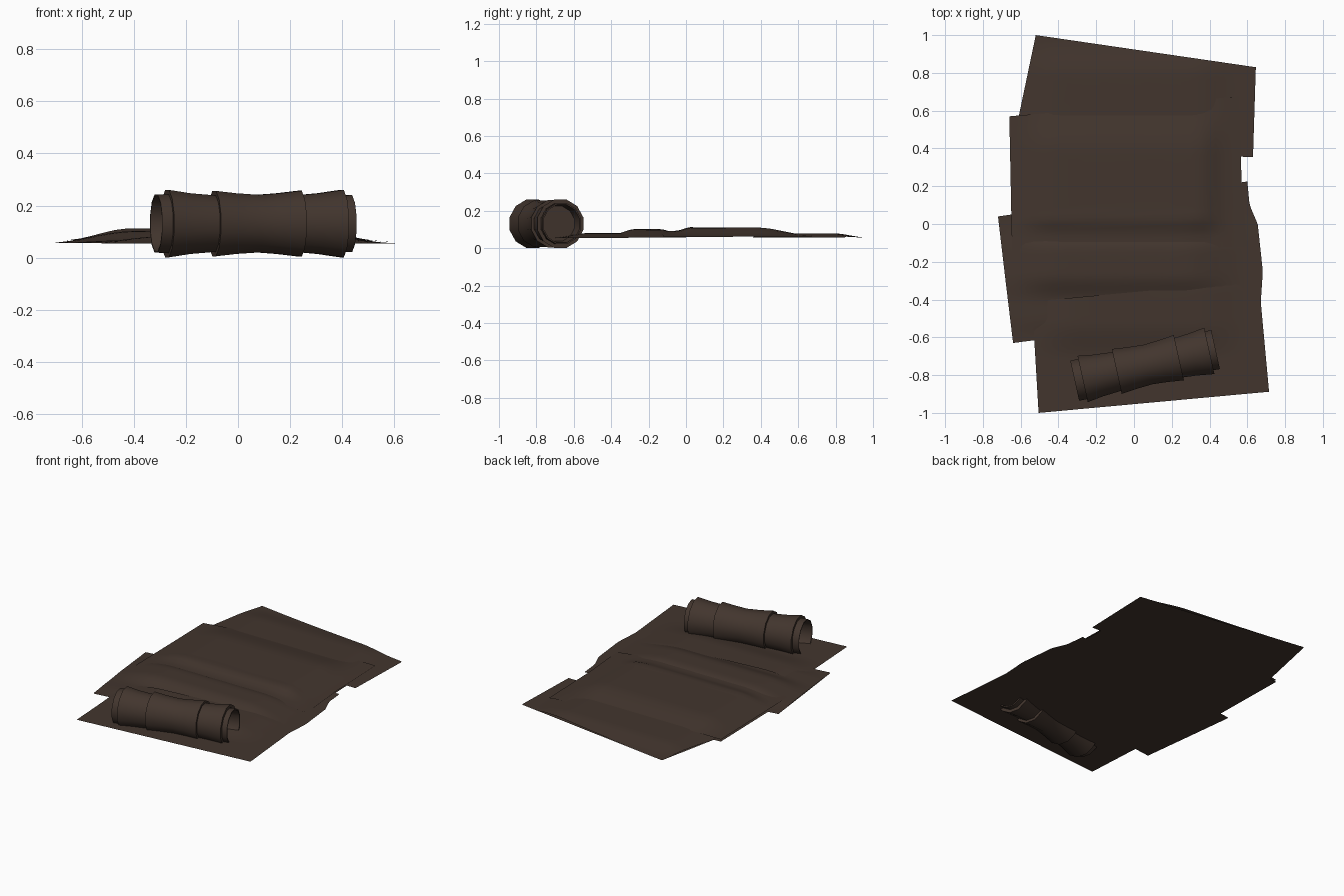
import bpy, bmesh, math
from mathutils import Matrix, Vector

if "Cube" in bpy.data.objects:
    bpy.data.objects.remove(bpy.data.objects["Cube"])

hide = bpy.data.materials.new("dark brown hide")
hide.diffuse_color = (0.055, 0.036, 0.027, 1)
hide.use_nodes = True
hide.node_tree.nodes["Principled BSDF"].inputs["Base Color"].default_value = hide.diffuse_color


def smooth(t):
    t = max(0.0, min(1.0, t))
    return t * t * (3 - 2 * t)


def finish(name, bm, angle):
    me = bpy.data.meshes.new(name)
    bm.to_mesh(me)
    bm.free()
    me.materials.append(hide)
    ob = bpy.data.objects.new(name, me)
    bpy.context.collection.objects.link(ob)
    bpy.ops.object.select_all(action='DESELECT')
    ob.select_set(True)
    bpy.context.view_layer.objects.active = ob
    bpy.ops.object.shade_smooth_by_angle(angle=math.radians(angle))
    return ob


def along(pts, t):
    """Point at fraction t of a polyline, by y."""
    y = pts[0][1] + (pts[-1][1] - pts[0][1]) * t
    for (x0, y0), (x1, y1) in zip(pts, pts[1:]):
        if y >= y1 - 1e-6:
            return x0 + (x1 - x0) * (y - y0) / (y1 - y0), y
    return pts[-1]


def plateau(v, lo, hi, lo_edge, hi_edge=None):
    return smooth((v - lo) / lo_edge) * smooth((hi - v) / (hi_edge or lo_edge))


def sheet(name, left, right, bump, base, rows=24, cols=28):
    """Hide lofted between its left and right edges: lifted top, flat underside."""
    bm = bmesh.new()
    grids = []
    for lift in (1, 0):
        grid = []
        for i in range(rows + 1):
            t = i / rows
            (xa, ya), (xb, yb) = along(left, t), along(right, t)
            row = []
            for j in range(cols + 1):
                s = j / cols
                x, y = xa + (xb - xa) * s, ya + (yb - ya) * s
                z = base + bump(x, y) if lift else 0.053
                row.append(bm.verts.new((x, y, z)))
            grid.append(row)
        grids.append(grid)
    for g, up in zip(grids, (True, False)):
        for i in range(rows):
            for j in range(cols):
                f = (g[i][j], g[i + 1][j], g[i + 1][j + 1], g[i][j + 1])
                bm.faces.new(f if up else f[::-1])
    return finish(name, bm, 40)


# Overlapping hides, from back to front
sheet("back_hide",
      [(-0.52, 1.0), (-0.65, 0.38)], [(0.645, 0.83), (0.63, 0.355)],
      lambda x, y: 0.024 * plateau(x, -0.65, 0.56, 0.25) * plateau(y, 0.3, 0.98, 0.2), 0.056)
sheet("pillow_hide",
      [(-0.66, 0.57), (-0.645, -0.17)], [(0.555, 0.675), (0.57, 0.22), (0.6, -0.12)],
      lambda x, y: 0.042 * plateau(x, -0.66, 0.5, 0.24, 0.16) * plateau(y, -0.06, 0.68, 0.1, 0.3)
      + 0.024 * plateau(y, -0.32, 0.06, 0.12) * plateau(x, -0.68, 0.55, 0.3)
      + 0.008 * plateau(x, -0.75, 0.6, 0.12), 0.06)
sheet("middle_hide",
      [(-0.72, 0.04), (-0.68, -0.3), (-0.64, -0.63)],
      [(0.6, 0.225), (0.612, 0.1), (0.655, 0.0), (0.682, -0.25), (0.668, -0.46)],
      lambda x, y: (0.034 * plateau(y, -0.41, 0.02, 0.14) + 0.012 * plateau(y, -0.6, -0.05, 0.1))
      * plateau(x, -0.74, 0.6, 0.34), 0.056)
sheet("front_hide",
      [(-0.54, -0.41), (-0.505, -1.0)], [(0.66, -0.3), (0.67, -0.4), (0.715, -0.888)],
      lambda x, y: 0.026 * plateau(x, -0.6, 0.62, 0.3) * plateau(y, -0.72, -0.2, 0.2, 0.15), 0.055)

# Rolled hide: wrapped tubes along one slanted axis
place = Matrix.Translation((0.055, -0.748, 0.131)) @ Matrix.Rotation(math.radians(12.5), 4, 'Z')


def tube(name, stations, sides=12, capped=False):
    bm = bmesh.new()
    rings = []
    for x, r in stations:
        ring = []
        for k in range(sides):
            a = 2 * math.pi * (k + 0.5) / sides
            p = Vector((x, r * math.cos(a), r * 1.03 * math.sin(a)))
            ring.append(bm.verts.new(place @ p))
        rings.append(ring)
    for a, b in zip(rings, rings[1:]):
        for k in range(sides):
            n = (k + 1) % sides
            bm.faces.new((a[k], b[k], b[n], a[n]))
    if capped:
        bm.faces.new(rings[0])
        bm.faces.new(rings[-1])
    bmesh.ops.recalc_face_normals(bm, faces=bm.faces)
    return finish(name, bm, 35)


tube("roll_core", [(-0.28, 0.096), (-0.378, 0.106), (-0.378, 0.112), (-0.33, 0.113), (0.0, 0.098),
                   (0.35, 0.108), (0.386, 0.11), (0.386, 0.102), (0.29, 0.094)], capped=True)
tube("roll_left_wrap", [(-0.335, 0.112), (-0.335, 0.13), (-0.25, 0.117), (-0.14, 0.108)])
tube("roll_middle_wrap", [(-0.15, 0.105), (-0.15, 0.126), (-0.07, 0.117), (0.02, 0.111),
                          (0.1, 0.117), (0.187, 0.127), (0.187, 0.105)])
tube("roll_right_wrap", [(0.18, 0.11), (0.26, 0.117), (0.352, 0.13), (0.352, 0.11)])
